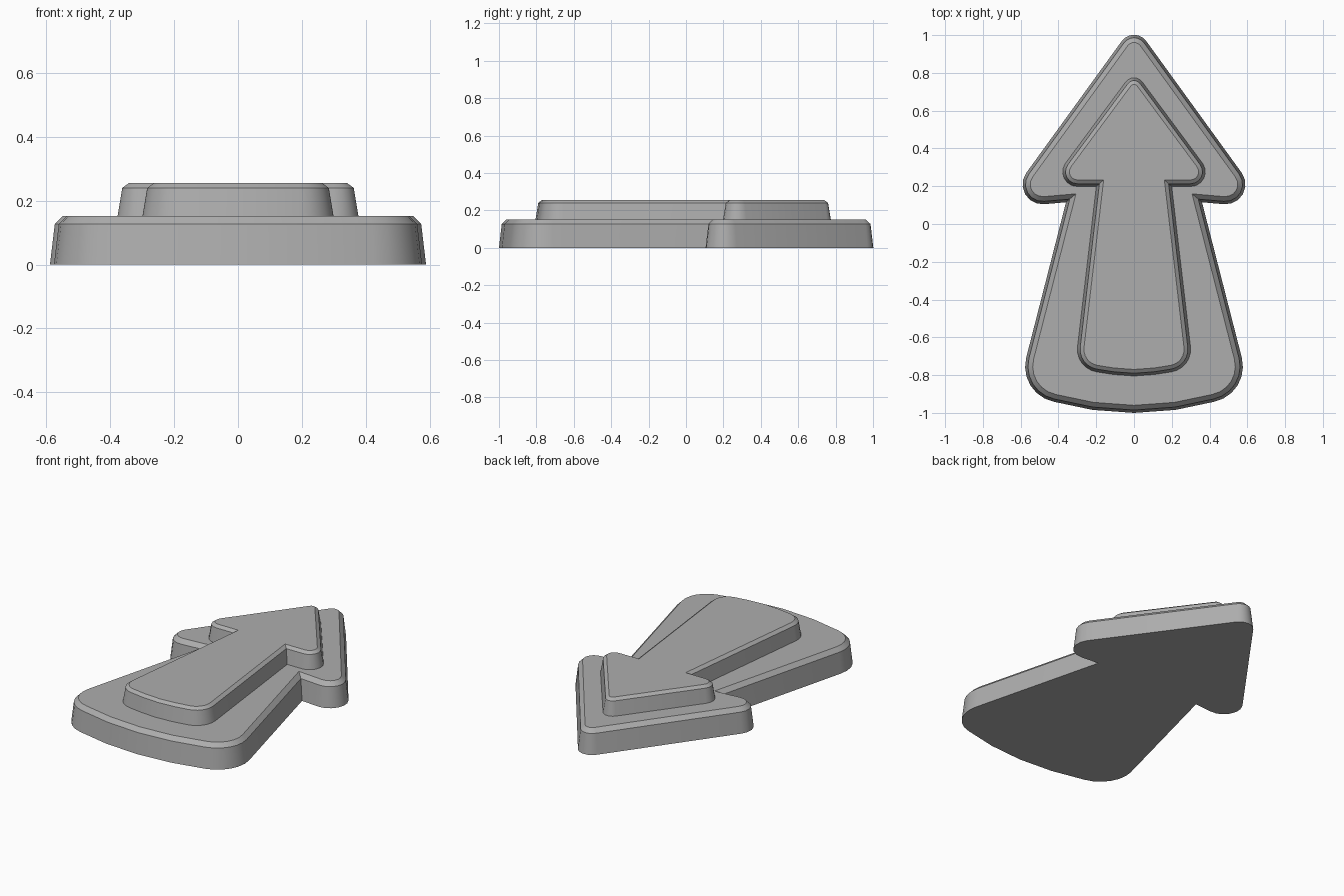
import bpy
import bmesh
from math import sin, cos, atan2, pi
from mathutils import Vector

cube = bpy.data.objects.get("Cube")
if cube:
    bpy.data.objects.remove(cube, do_unlink=True)

GREY = 0.42
grey = bpy.data.materials.new("plain grey")
grey.use_nodes = True
grey.diffuse_color = (GREY, GREY, GREY, 1)
grey.node_tree.nodes["Principled BSDF"].inputs["Base Color"].default_value = (GREY, GREY, GREY, 1)


def mirror_outline(half):
    """Close a right-hand half outline that starts and ends on the x = 0 line."""
    return half + [(-x, y, r) for x, y, r in half[-2:0:-1]]


def round_corners(corners, steps=6):
    """Replace each corner (x, y, radius) by an arc; radius 0 stays sharp."""
    points = []
    for i, (x, y, r) in enumerate(corners):
        p = Vector((x, y))
        if r == 0:
            points.append(p)
            continue
        before = Vector(corners[i - 1][:2])
        after = Vector(corners[(i + 1) % len(corners)][:2])
        a, b = (before - p).normalized(), (after - p).normalized()
        half_angle = a.angle(b) / 2
        centre = p + (a + b).normalized() * (r / sin(half_angle))
        reach = r * cos(half_angle) / sin(half_angle)
        start, end = p + a * reach - centre, p + b * reach - centre
        angle = atan2(start.y, start.x)
        sweep = (atan2(end.y, end.x) - angle + pi) % (2 * pi) - pi
        for k in range(steps + 1):
            t = angle + sweep * k / steps
            points.append(centre + Vector((cos(t), sin(t))) * r)
    return points


def inset(points, d):
    """Move a clockwise outline inward by d with mitred corners."""
    result = []
    for i, p in enumerate(points):
        u = (p - points[i - 1]).normalized()
        v = (points[(i + 1) % len(points)] - p).normalized()
        n, m = Vector((u.y, -u.x)), Vector((v.y, -v.x))
        result.append(p + (n + m) * (d / (1 + n.dot(m))))
    return result


def tapered_slab(name, half, levels):
    """Stack inset copies of the outline at (height, inset) levels and skin them."""
    outline = round_corners(mirror_outline(half))
    bm = bmesh.new()
    rings = [[bm.verts.new((p.x, p.y, z)) for p in inset(outline, d)] for z, d in levels]
    count = len(outline)
    for low, high in zip(rings, rings[1:]):
        for i in range(count):
            j = (i + 1) % count
            bm.faces.new((low[i], low[j], high[j], high[i]))
    bm.faces.new(rings[0])
    bm.faces.new(rings[-1])
    bmesh.ops.recalc_face_normals(bm, faces=bm.faces)
    mesh = bpy.data.meshes.new(name)
    bm.to_mesh(mesh)
    bm.free()
    mesh.materials.append(grey)
    obj = bpy.data.objects.new(name, mesh)
    bpy.context.collection.objects.link(obj)
    bpy.ops.object.select_all(action="DESELECT")
    obj.select_set(True)
    bpy.context.view_layer.objects.active = obj
    bpy.ops.object.shade_smooth_by_angle(angle=pi / 6)


# Wide lower arrow: tip, wing, notch, flared shaft, bowed end
tapered_slab(
    "lower_arrow",
    [(0, 1.058, 0.08), (0.705, 0.085, 0.105), (0.36, 0.115, 0), (0.62, -0.9, 0.19),
     (0.22, -0.984, 0), (0, -1, 0)],
    [(0, 0), (0.127, 0.015), (0.152, 0.04)],
)

# Narrow raised arrow resting on the lower one
tapered_slab(
    "upper_arrow",
    [(0, 0.812, 0.055), (0.455, 0.198, 0.078), (0.2, 0.198, 0), (0.313, -0.765, 0.12),
     (0.11, -0.797, 0), (0, -0.805, 0)],
    [(0.15, 0), (0.24, 0.015), (0.255, 0.035)],
)
